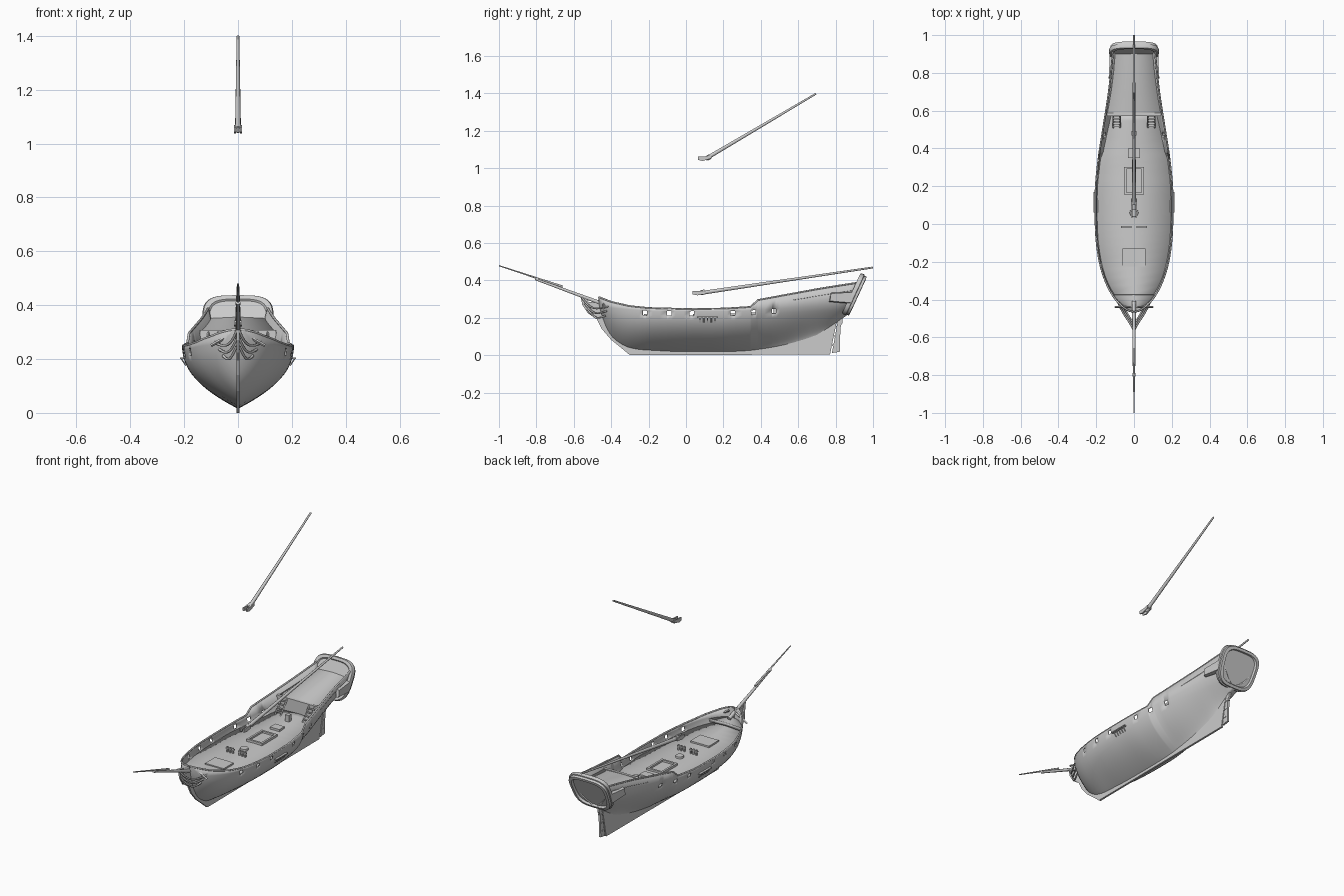
import bpy, bmesh, math
from mathutils import Vector

if "Cube" in bpy.data.objects:
    bpy.data.objects.remove(bpy.data.objects["Cube"])


def make(name, verts, faces, smooth=35, thick=0):
    me = bpy.data.meshes.new(name)
    me.from_pydata([tuple(v) for v in verts], [], faces)
    bm = bmesh.new()
    bm.from_mesh(me)
    bmesh.ops.remove_doubles(bm, verts=bm.verts, dist=1e-5)
    bmesh.ops.recalc_face_normals(bm, faces=bm.faces)
    bm.to_mesh(me)
    bm.free()
    if smooth:
        me.shade_smooth()
        me.set_sharp_from_angle(angle=math.radians(smooth))
    ob = bpy.data.objects.new(name, me)
    bpy.context.collection.objects.link(ob)
    if thick:
        m = ob.modifiers.new("thickness", 'SOLIDIFY')
        m.thickness, m.offset = thick, 0
    return ob


def box(name, x0, x1, y0, y1, z0, z1):
    v = [(x, y, z) for x in (x0, x1) for y in (y0, y1) for z in (z0, z1)]
    return make(name, v, [(0, 1, 3, 2), (4, 6, 7, 5), (0, 4, 5, 1), (2, 3, 7, 6), (0, 2, 6, 4), (1, 5, 7, 3)], 0)


def plate(name, yz, half):
    # side-view outline given a thickness across x
    n = len(yz)
    v = [(s * half, y, z) for s in (-1, 1) for y, z in yz]
    f = [tuple(range(n)), tuple(range(2 * n - 1, n - 1, -1))]
    f += [(i, (i + 1) % n, n + (i + 1) % n, n + i) for i in range(n)]
    return make(name, v, f, 0)


def spar(name, a, b, r0, r1, n=10):
    a, b = Vector(a), Vector(b)
    q = (b - a).to_track_quat('Z', 'Y')
    v = [p + q @ Vector((r * math.cos(2 * math.pi * i / n), r * math.sin(2 * math.pi * i / n), 0))
         for p, r in ((a, r0), (b, r1)) for i in range(n)]
    f = [tuple(range(n)), tuple(range(n, 2 * n))]
    f += [(i, (i + 1) % n, n + (i + 1) % n, n + i) for i in range(n)]
    return make(name, v, f, 50)


def tube(name, pts, r, kind='POLY'):
    c = bpy.data.curves.new(name, 'CURVE')
    c.dimensions, c.bevel_depth, c.bevel_resolution, c.use_fill_caps = '3D', r, 1, True
    s = c.splines.new(kind)
    s.points.add(len(pts) - 1)
    for p, q in zip(s.points, pts):
        p.co = (*q, 1)
    if kind == 'NURBS':
        s.use_endpoint_u, s.order_u = True, 3
    ob = bpy.data.objects.new(name, c)
    bpy.context.collection.objects.link(ob)


def interp(pts, smooth=False):
    n = len(pts)
    m = [(pts[min(i + 1, n - 1)][1] - pts[max(i - 1, 0)][1]) / (pts[min(i + 1, n - 1)][0] - pts[max(i - 1, 0)][0])
         for i in range(n)]

    def f(y):
        y = min(max(y, pts[0][0]), pts[-1][0])
        i = max(k for k in range(n - 1) if pts[k][0] <= y)
        (a, p), (b, q) = pts[i], pts[i + 1]
        h, t = b - a, (y - a) / (b - a)
        if not smooth:
            return p + (q - p) * t
        return ((2*t**3 - 3*t*t + 1) * p + (t**3 - 2*t*t + t) * h * m[i]
                + (3*t*t - 2*t**3) * q + (t**3 - t*t) * h * m[i + 1])
    return f


# hull lines: bottom, sheer, port sill, fullness, breadth
zb = interp([(-.465, .28), (-.45, .22), (-.42, .14), (-.38, .085), (-.3, .04), (-.15, .025), (0, .02), (.3, .022),
             (.45, .038), (.6, .068), (.7, .1), (.8, .15), (.85, .185), (.9, .225)], True)
zt = interp([(-.465, .31), (-.4, .285), (-.3, .262), (-.2, .252), (0, .247), (.2, .249), (.345, .258), (.385, .295), (.9, .39)])
zp = interp([(-.465, .235), (-.2, .213), (0, .211), (.3, .213), (.5, .226), (.9, .25)])
full = interp([(.2, 1), (.5, 1.3), (.7, 1.6), (.9, .8)], True)
aft = interp([(.08, .204), (.2, .202), (.35, .187), (.5, .164), (.7, .133), (.9, .109)], True)


def breadth(y):
    if y > .08:
        return aft(y)
    return .003 + .201 * max(0, 1 - min(1, (.08 - y) / .545) ** 2.6) ** .6


def skin(y, z, s):
    t = min(max((z - zb(y)) / (zt(y) - zb(y)), 0), 1)
    x = breadth(y) * (1 - (1 - t) ** 2.2) ** full(y)
    return (s * x, y + max(0, (y - .7) / .2) * (z - .3) * .4, z)


# hull shell with gun ports left open
ports = [-.22, -.09, .03, .25, .36, .47]
ys = {round(-.465 + .5 * (i / 18) ** 1.7, 4) for i in range(19)} | {round(.06 + .04 * i, 4) for i in range(22)}
ys |= {round(p + d, 4) for p in ports for d in (-.012, .012)} | {.345, .385}
ys = sorted(ys)
verts, faces, N = [], [], 12
for y in ys:
    b, t = zb(y), zt(y)
    lo = max(zp(y), b + .4 * (t - b))
    zs = [b + (lo - b) * (k / N) ** 1.4 for k in range(N + 1)] + [min(lo + .024, t - .003), t]
    verts += [skin(y, z, -1) for z in reversed(zs)] + [skin(y, z, 1) for z in zs[1:]]
W = 2 * (N + 2) + 1
for i in range(len(ys) - 1):
    mid = (ys[i] + ys[i + 1]) / 2
    opened = any(abs(mid - p) < .012 for p in ports)
    for j in range(W - 1):
        if not (opened and j in (1, W - 3)):
            faces.append((i * W + j, i * W + j + 1, (i + 1) * W + j + 1, (i + 1) * W + j))
make("hull", verts, faces, 40, .007)

# cap rails on the bulwarks
for s in (-1, 1):
    tube("cap_rail", [skin(y, zt(y), s) for y in ys], .005)


# decks
def deck(name, y0, y1, zf, thick=.004):
    v, f = [], []
    for i in range(25):
        y = y0 + (y1 - y0) * i / 24
        l, r = skin(y, zf(y), -1), skin(y, zf(y), 1)
        v += [l, (0, l[1], l[2] + .005), r]
        if i:
            k = 3 * i
            f += [(k - 3, k - 2, k + 1, k), (k - 2, k - 1, k + 2, k + 1)]
    make(name, v, f, 35, thick)


main = lambda y: zp(y) - .008
quarter = interp([(.58, .297), (.9, .352)])
deck("main_deck", -.455, .59, main)
deck("bow_platform", -.445, -.375, lambda y: main(y) + .018, .02)
deck("quarter_deck", .575, .9, quarter)
make("quarter_bulkhead", [skin(.58, z, s) for s, z in ((-1, .215), (1, .215), (1, .26), (1, .297), (-1, .297), (-1, .26))],
     [tuple(range(6))], 0, .006)
box("quarter_deck_beam", -.142, .142, .572, .588, .295, .307)

# keel, stem and rudder
plate("keel_and_stem", [(-.3, 0), (.77, .004), (.81, .2), (.75, .2), (.6, .1), (.4, .05), (0, .035), (-.25, .05), (-.36, .1),
                        (-.43, .2), (-.45, .28), (-.485, .28), (-.48, .2), (-.45, .14), (-.4, .082), (-.35, .042)], .006)
plate("rudder", [(.78, .012), (.822, .018), (.826, .155), (.838, .175), (.838, .2), (.825, .235), (.81, .24), (.815, .2)], .006)
for z in (.05, .1, .15):
    box("rudder_hinge", -.008, .008, .77 + z * .2, .8 + z * .2, z, z + .006)

# beakhead and its rails
plate("beakhead", [(-.45, .2), (-.48, .195), (-.525, .225), (-.555, .27), (-.563, .315), (-.545, .315), (-.52, .285), (-.45, .28)], .006)
for s in (-1, 1):
    for k, (x, z) in enumerate(((.085, .262), (.07, .237), (.055, .212))):
        tube("head_rail", [(s * x, -.415 - .008 * k, z), (s * x * .7, -.47, z - .018),
                           (s * .02, -.525 + .012 * k, z), (s * .005, -.556 + .014 * k, .308 - .03 * k)], .005, 'NURBS')
    spar("cathead", (s * .02, -.44, .295), (s * .1, -.44, .25), .006, .006, 4)

# stern frame: tapered rounded outline in a tilted plane
up, out = Vector((0, .42, .908)), Vector((0, .908, -.42))
n, rings = 40, [(.8, -.012), (.84, -.018), (.97, -.018), (1, -.01), (1, .004), (.95, .006), (.95, .02), (.82, .022), (.78, .01)]
sv = []
for sc, d in rings:
    for i in range(n):
        a = 2 * math.pi * i / n
        c, q = math.cos(a), math.sin(a)
        u = math.copysign(abs(c) ** .55, c)
        v = math.copysign(abs(q) ** .6, q)
        p = Vector((0, .9, .324)) + up * (v * .12 * sc) + out * d
        p.x = u * .13 * sc * (1 + .07 * v)
        sv.append(p)
R = len(rings)
sf = [(r * n + i, r * n + (i + 1) % n, (r + 1) * n + (i + 1) % n, (r + 1) * n + i) for r in range(R - 1) for i in range(n)]
sf += [tuple(range(n)), tuple(range((R - 1) * n, R * n))]
make("stern_frame", sv, sf, 35)

# quarter badges and channels with chain plates
for s in (-1, 1):
    a = [(s * .118, .765, .285), (s * .1, .885, .275), (s * .1, .91, .34), (s * .115, .775, .335)]
    b = [(s * .134, .77, .29), (s * .127, .885, .28), (s * .127, .91, .338), (s * .134, .775, .33)]
    make("quarter_badge", a + b, [(0, 1, 2, 3), (4, 5, 6, 7)] + [(i, (i + 1) % 4, 4 + (i + 1) % 4, 4 + i) for i in range(4)], 0)
    box("channel", *sorted((s * .19, s * .215)), .06, .17, .2, .206)
    for k in range(5):
        spar("chain_plate", (s * .212, .075 + .02 * k, .203), (s * .194, .075 + .02 * k, .176), .003, .003, 6)

# bowsprit, boom and gaff
spar("bowsprit", (0, -.41, .262), (0, -.8, .405), .011, .006)
spar("jib_boom", (0, -.66, .367), (0, -1, .479), .006, .003)
spar("bowsprit_cap", (0, -.79, .403), (0, -.805, .41), .009, .009)
for name, a, b in (("boom", (0, .075, .332), (0, .999, .469)), ("gaff", (0, .105, 1.05), (0, .695, 1.398))):
    spar(name, a, b, .011, .005)
    y, z = a[1], a[2]
    for s in (-1, 1):
        j = plate(name + "_jaw", [(y - .04, z - .006), (y - .015, z - .012), (y + .03, z - .008 + (.012 if z > 1 else .003)),
                                  (y + .03, z + .012 + (.008 if z > 1 else 0)), (y - .01, z + .012), (y - .04, z + .012)], .004)
        j.location.x = s * .011
    spar(name + "_collar", (0, y + .005, z + .002), (0, y + .025, z + (.013 if z > 1 else .006)), .014, .014)

# deck fittings
spar("mast_collar", (0, .06, .2), (0, .06, .221), .024, .022, 20)
for x0, x1, y0, y1 in ((-.052, .052, .155, .167), (-.052, .052, .29, .302), (-.052, -.04, .167, .29), (.04, .052, .167, .29)):
    box("hatch_coaming", x0, x1, y0, y1, .2, .224)
box("hatch_grating", -.04, .04, .167, .29, .2, .213)
box("fore_hatch", -.062, .062, -.225, -.13, .2, .22)
box("companion", -.032, .032, .35, .4, .205, .228)
box("binnacle", -.013, .013, .468, .492, .21, .262)
for s in (-1, 1):
    box("pin_rail", *sorted((s * .014, s * .068)), -.02, -.01, .229, .236)
    for x in (.022, .041, .06):
        box("pin_rail_post", s * x - .004, s * x + .004, -.019, -.011, .2, .242)
    # ladder to the quarter deck
    for x in (.074, .11):
        spar("ladder_side", (s * x, .51, .22), (s * x, .577, .302), .005, .005, 4)
    for k in range(4):
        y, z = .52 + .014 * k, .236 + .017 * k
        box("ladder_step", *sorted((s * .074, s * .11)), y - .006, y + .006, z - .002, z + .002)
